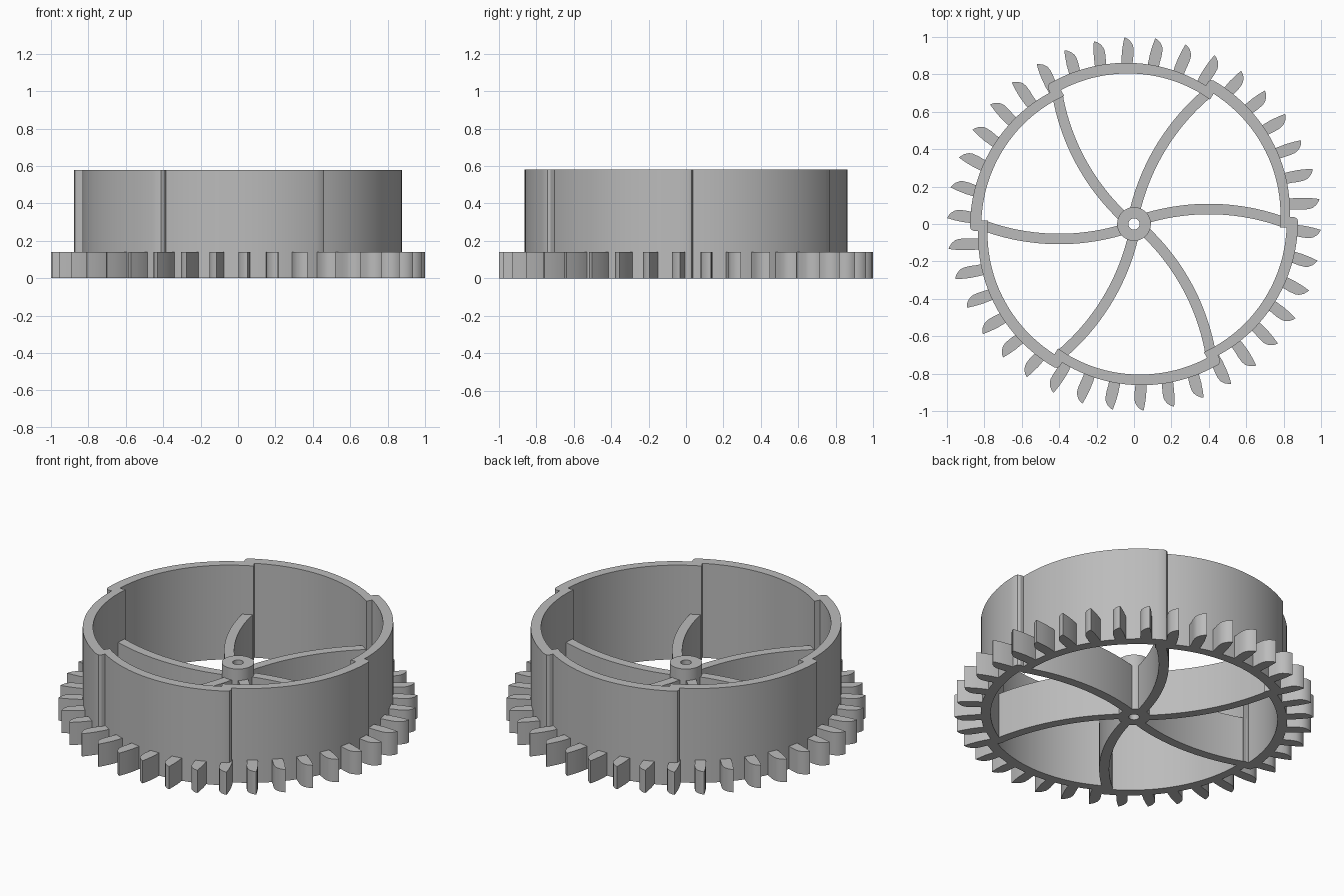
import bpy, bmesh
from math import sin, cos, radians, pi, sqrt

cube = bpy.data.objects.get("Cube")
if cube:
    bpy.data.objects.remove(cube, do_unlink=True)

grey = bpy.data.materials.new("plain_grey")
grey.use_nodes = True
colour = (0.5, 0.5, 0.5, 1)
grey.diffuse_color = colour
grey.node_tree.nodes["Principled BSDF"].inputs["Base Color"].default_value = colour


def polar(r, degrees):
    return r * cos(radians(degrees)), r * sin(radians(degrees))


def turn(points, degrees):
    c, s = cos(radians(degrees)), sin(radians(degrees))
    return [(x * c - y * s, x * s + y * c) for x, y in points]


def finish(name, bm, flat):
    """Extrude finished caps into a solid object with sharp-edged smoothing."""
    bmesh.ops.recalc_face_normals(bm, faces=bm.faces)
    mesh = bpy.data.meshes.new(name)
    bm.to_mesh(mesh)
    bm.free()
    mesh.materials.append(grey)
    ob = bpy.data.objects.new(name, mesh)
    bpy.context.collection.objects.link(ob)
    bpy.ops.object.select_all(action='DESELECT')
    ob.select_set(True)
    bpy.context.view_layer.objects.active = ob
    if not flat:
        bpy.ops.object.shade_smooth_by_angle(angle=radians(30))
    return ob


def raise_face(bm, faces, height):
    top = bmesh.ops.extrude_face_region(bm, geom=faces)["geom"]
    verts = [v for v in top if isinstance(v, bmesh.types.BMVert)]
    bmesh.ops.translate(bm, verts=verts, vec=(0, 0, height))


def prism(name, outline, height, flat=False):
    bm = bmesh.new()
    face = bm.faces.new([bm.verts.new((x, y, 0)) for x, y in outline])
    raise_face(bm, [face], height)
    return finish(name, bm, flat)


def ring(name, outer, inner, height):
    bm = bmesh.new()
    a = [bm.verts.new((x, y, 0)) for x, y in outer]
    b = [bm.verts.new((x, y, 0)) for x, y in inner]
    n = len(a)
    faces = [bm.faces.new((a[i], a[(i + 1) % n], b[(i + 1) % n], b[i])) for i in range(n)]
    raise_face(bm, faces, height)
    return finish(name, bm, False)


# Rim wall: six arcs that swell outwards and step back at each spoke
STEPS = 24
outer, inner = [], []
for k in range(6):
    for i in range(STEPS + 1):
        t = i / STEPS
        swell = t * (1.6 - 0.6 * t)
        outer.append(polar(0.834 + 0.043 * swell, 60 * k + 2.5 + 58.5 * t))
        inner.append(polar(0.78 + 0.036 * swell, 60 * k - 1.4 + 60 * t))
    # Rounded end of the arc
    for r, extra in ((0.872, 61.9), (0.858, 62.5)):
        outer.append(polar(r, 60 * k + extra))
        inner.append(polar(0.816 - (0.877 - r), 60 * k + 58.6))
ring("rim_wall", outer, inner, 0.58)

# Hub with a through hole
circle = [i * 360 / 48 for i in range(48)]
ring("hub", [polar(0.09, a) for a in circle], [polar(0.03, a) for a in circle], 0.35)

# Curved spokes
xs = [0.065 + 0.735 * i / 20 for i in range(21)]


def spoke_edge(offset):
    radius = 1.18 + offset
    return [(x, sqrt(radius ** 2 - (x - 0.4) ** 2) - 1.1) for x in xs]


spoke = spoke_edge(-0.028) + spoke_edge(0.028)[::-1]
for k in range(6):
    prism(f"spoke_{k + 1}", turn(spoke, 60 * k), 0.28)

# Hooked teeth around the foot of the rim: radius and angle from the tip
tooth = [polar(r, a) for r, a in (
    (0.82, 1.6), (0.87, 1.5), (0.92, 1.1), (0.96, 0.6), (1.0, 0),
    (0.993, -0.8), (0.98, -1.7), (0.96, -2.5), (0.94, -2.8),
    (0.91, -2.8), (0.87, -2.5), (0.82, -2.4))]
TEETH = 38
for k in range(TEETH):
    prism(f"tooth_{k + 1}", turn(tooth, 360 * k / TEETH - 1.8), 0.14)
